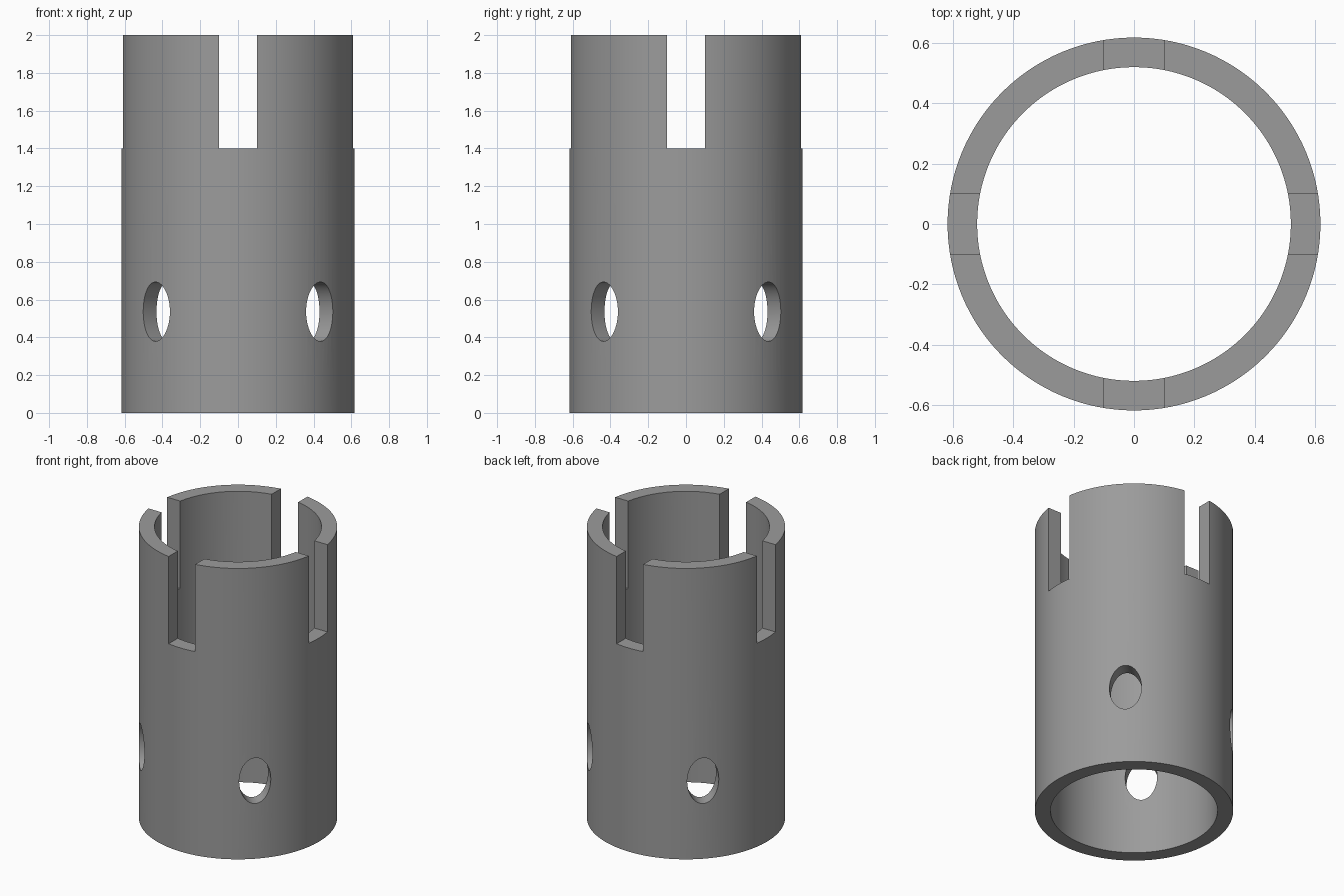
import bpy
import math

if "Cube" in bpy.data.objects:
    bpy.data.objects.remove(bpy.data.objects["Cube"])

R_OUT, R_IN, HEIGHT = 0.618, 0.52, 2.0
SLOT_W, SLOT_Z = 0.202, 1.4
HOLE_W, HOLE_H, HOLE_Z = 0.1, 0.157, 0.536


def cylinder(name, radius, depth, z, verts):
    bpy.ops.mesh.primitive_cylinder_add(vertices=verts, radius=radius, depth=depth, location=(0, 0, z))
    bpy.context.object.name = name
    return bpy.context.object


def cut(target, cutter):
    mod = target.modifiers.new(cutter.name, 'BOOLEAN')
    mod.operation = 'DIFFERENCE'
    mod.solver = 'EXACT'
    mod.object = cutter
    bpy.context.view_layer.objects.active = target
    bpy.ops.object.modifier_apply(modifier=mod.name)
    bpy.data.objects.remove(cutter)


# Hollow sleeve
sleeve = cylinder("slotted_sleeve", R_OUT, HEIGHT, HEIGHT / 2, 128)
cut(sleeve, cylinder("bore_cutter", R_IN, HEIGHT + 0.4, HEIGHT / 2, 128))

# Crossed slots through the top rim
for i in range(2):
    bpy.ops.mesh.primitive_cube_add(size=1, location=(0, 0, SLOT_Z + 0.5))
    slot = bpy.context.object
    slot.name = "slot_cutter"
    slot.scale = (SLOT_W, 2, 1)
    slot.rotation_euler.z = i * math.pi / 2
    bpy.context.view_layer.update()
    cut(sleeve, slot)

# Oval holes through the wall on both diagonals
for i in range(2):
    hole = cylinder("oval_cutter", 1, 2, HOLE_Z, 64)
    hole.scale = (HOLE_W, HOLE_H, 1)
    hole.rotation_euler = (math.pi / 2, 0, math.pi / 4 + i * math.pi / 2)
    bpy.context.view_layer.update()
    cut(sleeve, hole)

# Dark grey finish
grey = bpy.data.materials.new("dark_grey")
grey.diffuse_color = (0.33, 0.33, 0.33, 1)
grey.use_nodes = True
grey.node_tree.nodes["Principled BSDF"].inputs["Base Color"].default_value = grey.diffuse_color
sleeve.data.materials.clear()
sleeve.data.materials.append(grey)
for poly in sleeve.data.polygons:
    poly.material_index = 0

# Smooth walls with crisp edges
bpy.ops.object.select_all(action='DESELECT')
sleeve.select_set(True)
bpy.context.view_layer.objects.active = sleeve
bpy.ops.object.transform_apply(location=True, rotation=True, scale=True)
bpy.ops.object.shade_smooth_by_angle(angle=math.radians(30))
